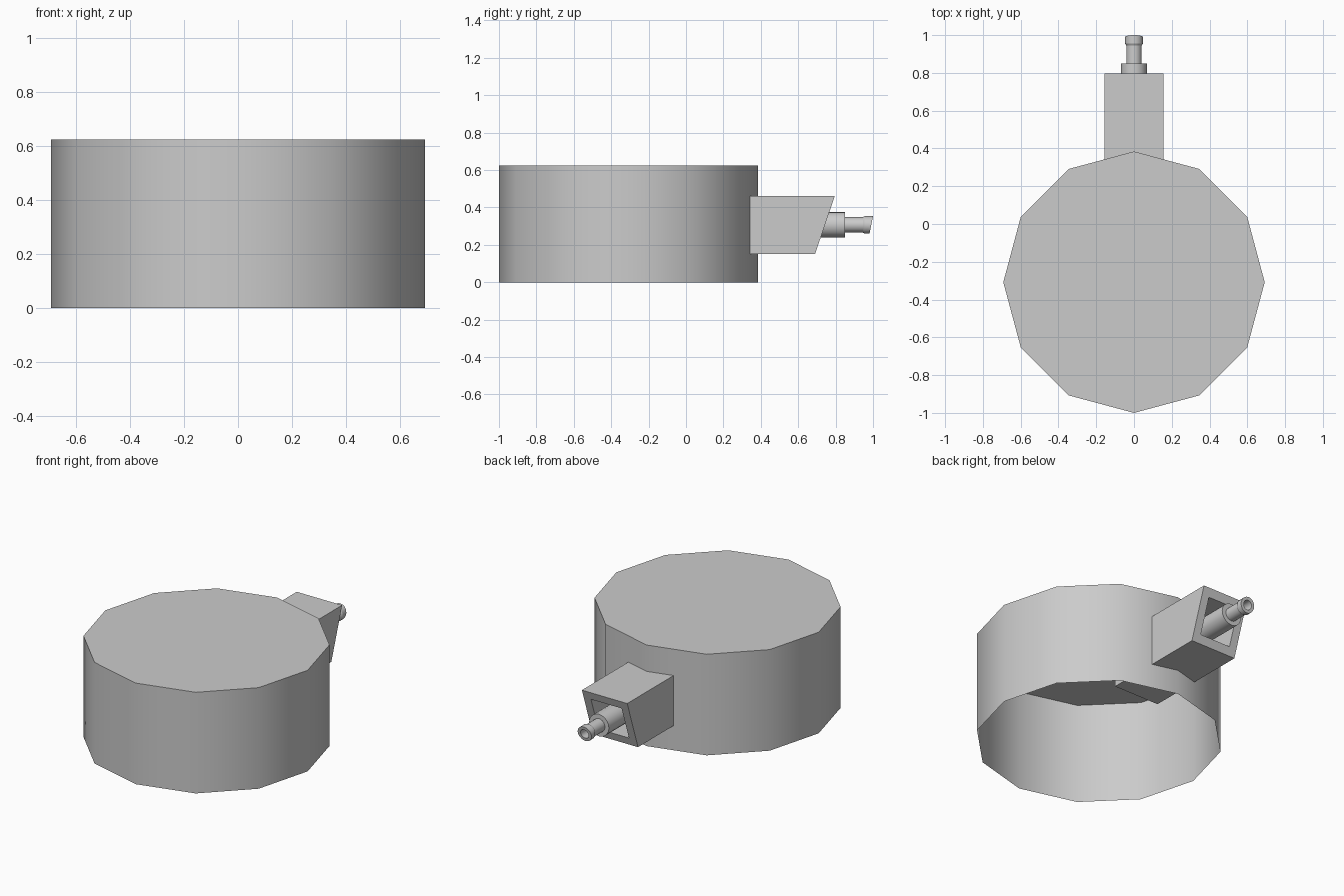
import bpy, bmesh
from math import sin, cos, pi, radians

if "Cube" in bpy.data.objects:
    bpy.data.objects.remove(bpy.data.objects["Cube"])

BOX_Z = 0.307      # height of the barrel axis


def make(name, rings, cap_start=True, cap_end=True, smooth=None):
    """Skin a list of equal-length point rings into an object."""
    bm = bmesh.new()
    loops = [[bm.verts.new(p) for p in ring] for ring in rings]
    n = len(loops[0])
    for a, b in zip(loops, loops[1:]):
        for i in range(n):
            j = (i + 1) % n
            bm.faces.new((a[i], a[j], b[j], b[i]))
    if cap_start:
        bm.faces.new(loops[0][::-1])
    if cap_end:
        bm.faces.new(loops[-1])
    bmesh.ops.recalc_face_normals(bm, faces=bm.faces[:])
    mesh = bpy.data.meshes.new(name)
    bm.to_mesh(mesh)
    bm.free()
    ob = bpy.data.objects.new(name, mesh)
    bpy.context.collection.objects.link(ob)
    if smooth:
        bpy.ops.object.select_all(action='DESELECT')
        ob.select_set(True)
        bpy.context.view_layer.objects.active = ob
        bpy.ops.object.shade_smooth_by_angle(angle=radians(smooth))
    return ob


# Twelve-sided drum: thin wall, closed roof, open bottom
R, CY, H = 0.692, -0.308, 0.625
drum = [[(R * cos(i * pi / 6), CY + R * sin(i * pi / 6), z) for i in range(12)]
        for z in (0.0, H)]
make("turret_drum", drum, cap_start=False, smooth=35)


# Square housing with slanted, recessed front, running into the drum
def square(h, y=None):
    """Square ring; on the slanted front plane when y is None."""
    pts = []
    for sx, sz in ((-1, -1), (1, -1), (1, 1), (-1, 1)):
        z = BOX_Z + sz * h
        pts.append((sx * h, y if y is not None else 0.743 + (z - BOX_Z) * 0.339, z))
    return pts


make("barrel_housing", [square(0.155, 0.02), square(0.155), square(0.105), square(0.105, 0.55)])

# Barrel: collar, stem, flared muzzle with a slanted mouth and a bore
SEG = 20
profile = [(0.068, 0.55, 0), (0.068, 0.85, 0), (0.041, 0.85, 0), (0.041, 0.945, 0),
           (0.047, 0.955, 0), (0.047, 1.0, 0.2), (0.028, 1.0, 0.2), (0.028, 0.88, 0)]
rings = []
for r, y, slant in profile:
    ring = []
    for i in range(SEG):
        a = 2 * pi * i / SEG
        ring.append((r * cos(a), y - slant * (0.047 - r * sin(a)), BOX_Z + r * sin(a)))
    rings.append(ring)
make("barrel", rings, smooth=30)
